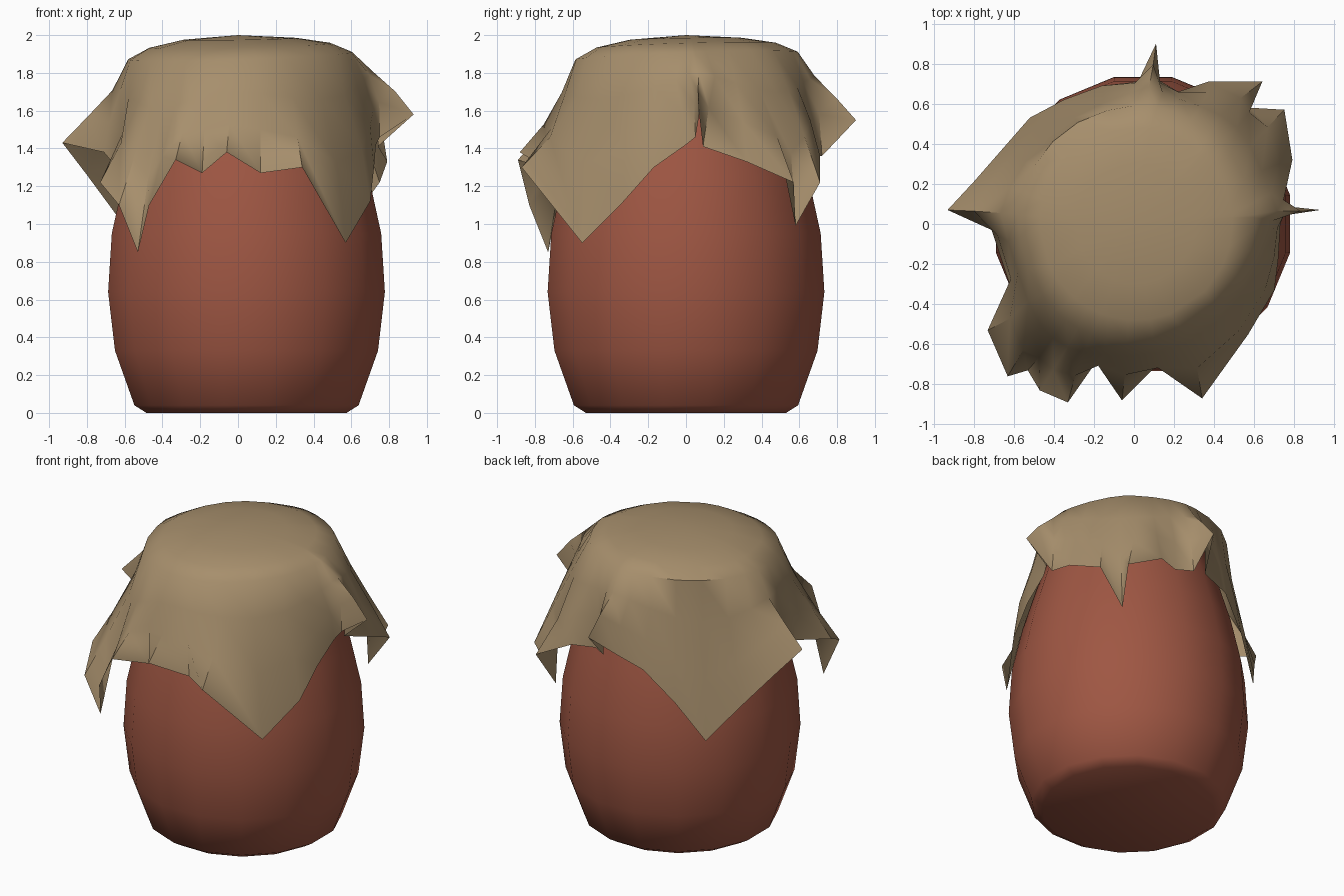
import bpy, bmesh, math
from mathutils import Vector

if "Cube" in bpy.data.objects:
    bpy.data.objects.remove(bpy.data.objects["Cube"])


def material(name, rgb):
    m = bpy.data.materials.new(name)
    m.diffuse_color = (*rgb, 1)
    m.use_nodes = True
    m.node_tree.nodes["Principled BSDF"].inputs["Base Color"].default_value = m.diffuse_color
    return m


def finish(bm, name, mat, angle):
    bmesh.ops.recalc_face_normals(bm, faces=bm.faces)
    me = bpy.data.meshes.new(name)
    bm.to_mesh(me)
    bm.free()
    ob = bpy.data.objects.new(name, me)
    bpy.context.collection.objects.link(ob)
    me.materials.append(mat)
    bpy.ops.object.select_all(action='DESELECT')
    ob.select_set(True)
    bpy.context.view_layer.objects.active = ob
    bpy.ops.object.shade_smooth_by_angle(angle=math.radians(angle))
    return ob


def bridge(bm, a, b):
    n = len(a)
    for i in range(n):
        j = (i + 1) % n
        bm.faces.new((a[i], a[j], b[j], b[i]))


clay = material("terracotta", (0.345, 0.094, 0.056))
sack = material("tan cloth", (0.385, 0.274, 0.151))

# Clay jar: 16-sided lathe of (radius, height)
profile = [(0.54, 0), (0.605, 0.04), (0.71, 0.33), (0.747, 0.64),
           (0.727, 0.95), (0.66, 1.25), (0.57, 1.55), (0.48, 1.8)]
SIDES = 16
bm = bmesh.new()
rings = []
for r, z in profile:
    rings.append([bm.verts.new((0.045 + r * math.cos((i + 0.5) * math.tau / SIDES),
                                r * math.sin((i + 0.5) * math.tau / SIDES), z))
                  for i in range(SIDES)])
for a, b in zip(rings, rings[1:]):
    bridge(bm, a, b)
bm.faces.new(rings[0][::-1])
bm.faces.new(rings[-1])
finish(bm, "jar", clay, 50)

# Hem of the square cloth, counter-clockwise from the right: corners hang, folds stick out
hem = [(0.93, 0.07, 1.58), (0.74, 0.09, 1.41), (0.79, 0.32, 1.33), (0.75, 0.57, 1.22),
       (0.58, 0.58, 0.99), (0.64, 0.71, 1.22), (0.37, 0.71, 1.36), (0.22, 0.66, 1.36),
       (0.12, 0.72, 1.36), (0.11, 0.90, 1.55), (0.02, 0.71, 1.38), (-0.16, 0.69, 1.32),
       (-0.35, 0.62, 1.12), (-0.52, 0.53, 0.87), (-0.66, 0.37, 1.07), (-0.80, 0.21, 1.26),
       (-0.93, 0.07, 1.43), (-0.71, -0.03, 1.38), (-0.62, -0.30, 1.27),
       (-0.73, -0.53, 1.22), (-0.63, -0.76, 1.10), (-0.53, -0.73, 0.85), (-0.47, -0.83, 1.10),
       (-0.33, -0.89, 1.34), (-0.19, -0.69, 1.27), (-0.06, -0.88, 1.38), (0.12, -0.70, 1.27),
       (0.34, -0.87, 1.30), (0.57, -0.55, 0.90), (0.70, -0.33, 1.12), (0.72, -0.17, 1.30),
       (0.73, 0.0, 1.42), (0.75, 0.05, 1.46)]
hem = [Vector(p) for p in hem]
n = len(hem)


def relax(row, amount):
    """Ease folds out towards the top, keeping the sharp peaks that stick out."""
    res = []
    for i, q in enumerate(row):
        peak = hem[i].xy.length > 0.89 and hem[i].z > 1.4
        w = amount * (0.4 if peak else 1)
        res.append(q.lerp((row[i - 1] + row[(i + 1) % n]) / 2, w))
    return res


# Draped cloth: shallow dome, then a skirt blending from the round shoulder to the hem
centre = Vector((0.01, 0, 0))
dome = [(0.30, 1.98), (0.48, 1.945), (0.595, 1.89)]
rows = [[] for _ in range(6)]
for p in hem:
    out = p - centre
    out.z = 0
    out.normalize()
    tilt = 0.02 * (out.x + out.y)          # cloth top sits higher at the back right
    for k, (r, z) in enumerate(dome):
        s = centre + out * r + Vector((0, 0, z + tilt * (r / 0.595) ** 2))
        rows[k].append(s)
    for k, t in enumerate((0.33, 0.67, 1)):
        bulge = math.sin(math.pi * t) * (1 + out.x) / 1.6
        rows[3 + k].append(s.lerp(p, t) + Vector((out.x, out.y, 1)) * 0.025 * bulge)
rows[2] = relax(rows[2], 0.5)
rows[3] = relax(relax(relax(rows[3], 0.5), 0.5), 0.5)
rows[4] = relax(rows[4], 0.35)

bm = bmesh.new()
rings = [[bm.verts.new(q) for q in row] for row in rows]
top = bm.verts.new((0, 0, 2.0))
for i in range(n):
    bm.faces.new((top, rings[0][i], rings[0][(i + 1) % n]))
for a, b in zip(rings, rings[1:]):
    bridge(bm, a, b)
finish(bm, "cloth_cover", sack, 50)
